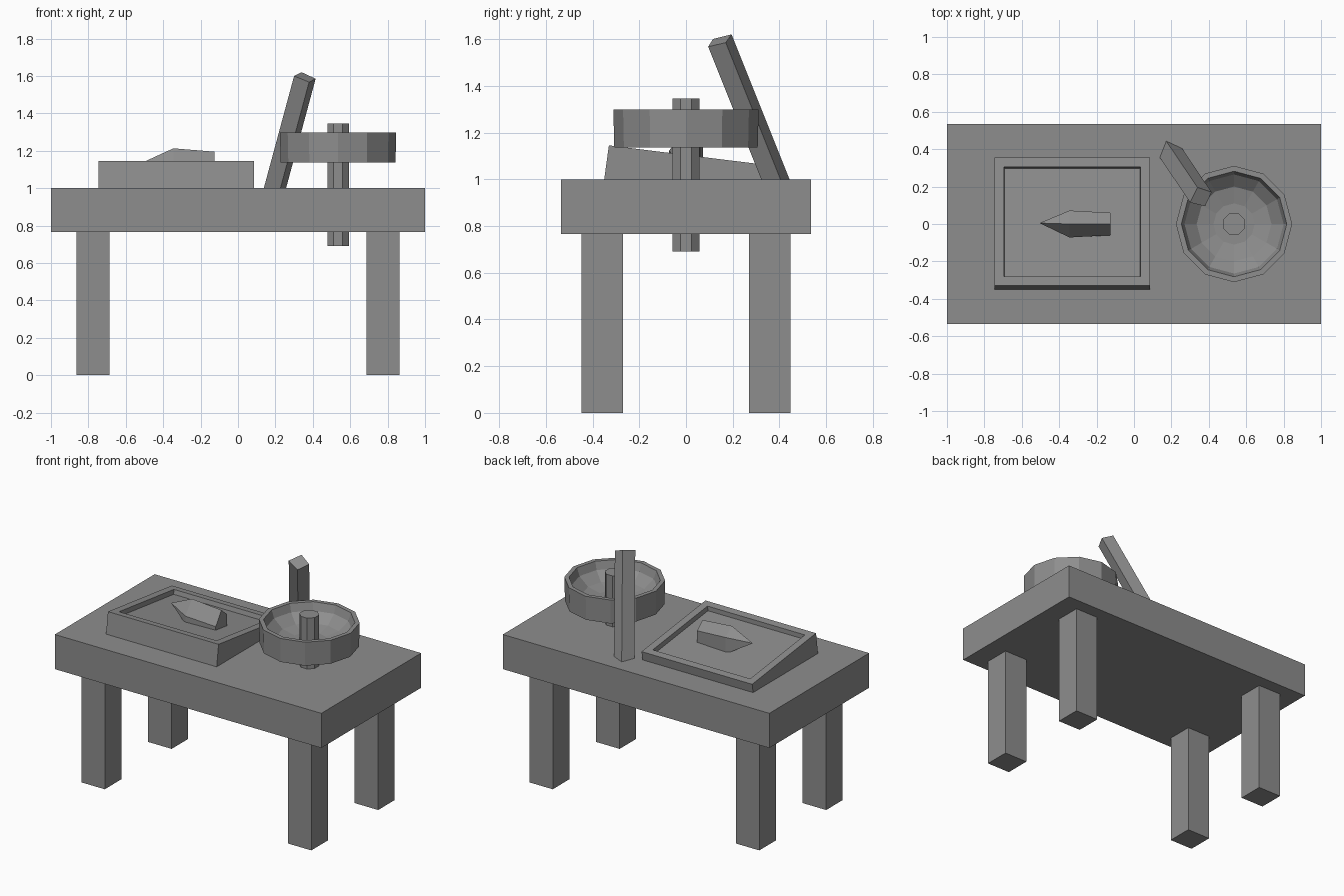
import bpy, bmesh, math
from mathutils import Vector

if "Cube" in bpy.data.objects:
    bpy.data.objects.remove(bpy.data.objects["Cube"])

grey = bpy.data.materials.new("stone grey")
grey.diffuse_color = (0.27, 0.27, 0.27, 1)
grey.use_nodes = True
grey.node_tree.nodes["Principled BSDF"].inputs["Base Color"].default_value = grey.diffuse_color


def finish(name, bm):
    bmesh.ops.recalc_face_normals(bm, faces=bm.faces[:])
    me = bpy.data.meshes.new(name)
    bm.to_mesh(me)
    bm.free()
    me.materials.append(grey)
    ob = bpy.data.objects.new(name, me)
    bpy.context.collection.objects.link(ob)
    return ob


def loft(bm, rings, cap=True):
    """Skin a list of closed rings of points, capping both ends."""
    vs = [[bm.verts.new(p) for p in r] for r in rings]
    n = len(vs[0])
    for a, b in zip(vs, vs[1:]):
        for i in range(n):
            j = (i + 1) % n
            bm.faces.new((a[i], a[j], b[j], b[i]))
    ends = []
    if cap:
        ends = [bm.faces.new(vs[0][::-1]), bm.faces.new(vs[-1])]
    return ends


def rect(x0, x1, y0, y1, z0, z1=None):
    """Rectangle ring whose height runs from z0 at the front to z1 at the back."""
    z1 = z0 if z1 is None else z1
    return [(x0, y0, z0), (x1, y0, z0), (x1, y1, z1), (x0, y1, z1)]


def circle(cx, cy, r, z, n, start=0):
    return [(cx + r * math.cos(start + i * math.tau / n),
             cy + r * math.sin(start + i * math.tau / n), z) for i in range(n)]


def box(name, x0, x1, y0, y1, z0, z1):
    bm = bmesh.new()
    loft(bm, [rect(x0, x1, y0, y1, z0), rect(x0, x1, y0, y1, z1)])
    return finish(name, bm)


# Table slab and four legs
box("table_top", -1, 1, -0.535, 0.535, 0.765, 1.0)
for sx, side in ((-1, "left"), (1, "right")):
    for sy, end in ((-1, "front"), (1, "back")):
        xs = sorted((sx * 0.687, sx * 0.863))
        ys = sorted((sy * 0.27, sy * 0.447))
        box(f"leg_{end}_{side}", *xs, *ys, 0, 0.765)

# Sloping tray with a sunken floor
bm = bmesh.new()
top = loft(bm, [rect(-0.745, 0.085, -0.35, 0.345, 1.0),
                rect(-0.745, 0.085, -0.33, 0.355, 1.145, 1.06)])[1]
bm.normal_update()
bmesh.ops.inset_region(bm, faces=[top], thickness=0.07)
bmesh.ops.inset_region(bm, faces=[top], thickness=0.006, depth=-0.03)
finish("tray", bm)

# Pointed ridged piece lying in the tray
bm = bmesh.new()
tip = bm.verts.new((-0.505, 0.005, 1.14))


def section(x, w, ridge):
    pts = [(-w, 1.07), (-w, ridge - 0.09), (0, ridge), (w, ridge - 0.05), (w, 1.05)]
    return [bm.verts.new((x, y, z)) for y, z in pts]


wide, tail = section(-0.345, 0.072, 1.213), section(-0.125, 0.06, 1.195)
for i in range(5):
    j = (i + 1) % 5
    bm.faces.new((wide[i], wide[j], tail[j], tail[i]))
    bm.faces.new((tip, wide[j], wide[i]))
bm.faces.new(tail)
finish("pointed_piece", bm)

# Twelve-sided basin, open at the top
CX = 0.535
bm = bmesh.new()
profile = [(0.307, 1.137), (0.311, 1.298), (0.282, 1.298),
           (0.265, 1.245), (0.2, 1.19), (0.11, 1.17)]
loft(bm, [circle(CX, 0, r, z, 12) for r, z in profile])
finish("basin", bm)

# Eight-sided axle passing through basin and slab
bm = bmesh.new()
loft(bm, [circle(CX, 0, 0.062, z, 8, math.pi / 8) for z in (0.69, 1.345)])
finish("axle", bm)

# Leaning square bar
bm = bmesh.new()
end = [Vector(p) for p in ((0.30, 0.115, 1.60), (0.34, 0.195, 1.62),
                           (0.415, 0.17, 1.585), (0.38, 0.095, 1.567))]
lean = Vector((0.27, -0.40, 1))
loft(bm, [[p - lean * (p.z - 0.98) for p in end], end])
finish("leaning_bar", bm)
